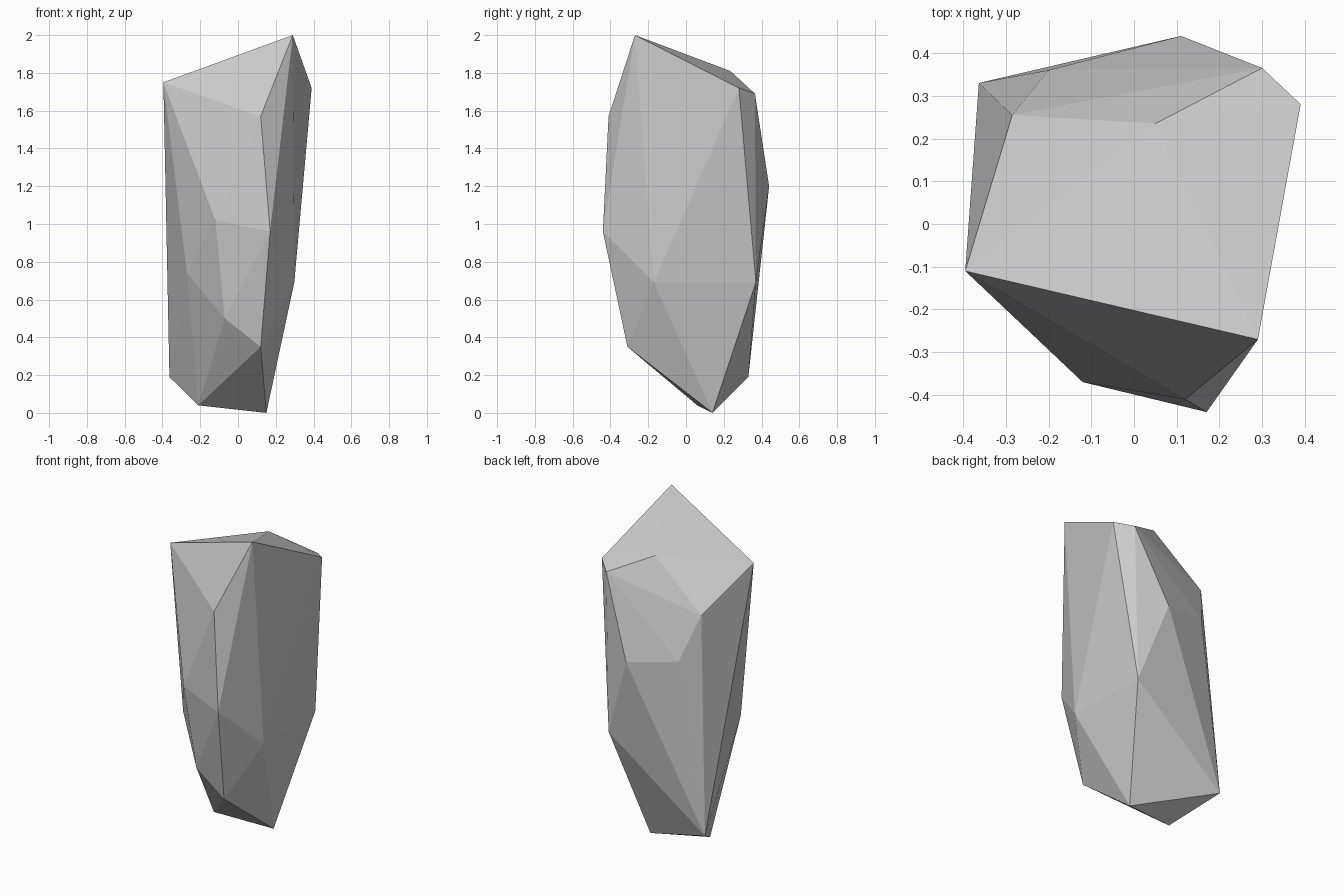
import bpy, bmesh

# Corner points of the faceted stone, from crown to foot
crown = [(0.29, -0.27, 2.0), (0.05, 0.235, 1.81), (-0.395, -0.11, 1.75),
         (0.39, 0.28, 1.72), (0.30, 0.365, 1.69), (0.12, -0.41, 1.57),
         (-0.285, 0.255, 1.53)]
waist = [(-0.20, 0.36, 1.256), (0.11, 0.44, 1.20), (-0.12, -0.37, 1.02),
         (0.17, -0.44, 0.96), (-0.27, -0.16, 0.74), (0.298, -0.17, 0.69),
         (0.28, 0.37, 0.69)]
foot = [(-0.07, -0.314, 0.50), (0.12, -0.31, 0.35), (-0.363, 0.33, 0.19),
        (-0.21, 0.06, 0.04), (0.15, 0.14, 0.0)]

# Stone: flat-faced convex shell around the corners
bm = bmesh.new()
for p in crown + waist + foot:
    bm.verts.new(p)
bmesh.ops.convex_hull(bm, input=bm.verts[:])
loose = [v for v in bm.verts if not v.link_faces]
bmesh.ops.delete(bm, geom=loose, context='VERTS')
bmesh.ops.recalc_face_normals(bm, faces=bm.faces[:])
mesh = bpy.data.meshes.new("rock")
bm.to_mesh(mesh)
bm.free()
bpy.context.collection.objects.link(bpy.data.objects.new("rock", mesh))
